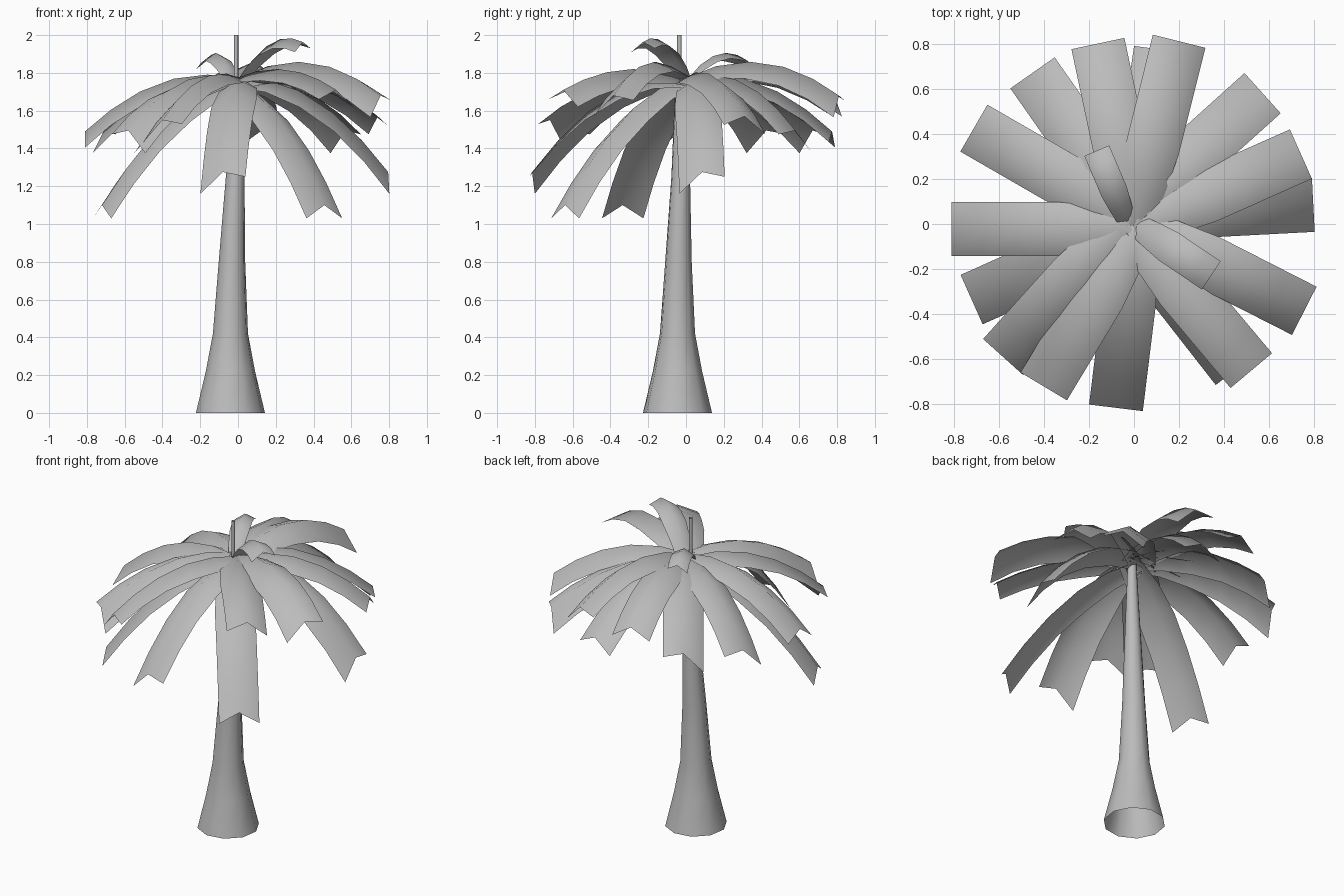
import bpy, bmesh, math
from mathutils import Vector, Matrix

if "Cube" in bpy.data.objects:
    bpy.data.objects.remove(bpy.data.objects["Cube"])

grey = bpy.data.materials.new("plain grey")
grey.use_nodes = True
COLOUR = (0.5, 0.5, 0.5, 1)
grey.diffuse_color = COLOUR
grey.node_tree.nodes["Principled BSDF"].inputs["Base Color"].default_value = COLOUR


def make_object(name, bm):
    for face in bm.faces:
        face.smooth = True
    mesh = bpy.data.meshes.new(name)
    bm.to_mesh(mesh)
    bm.free()
    mesh.materials.append(grey)
    obj = bpy.data.objects.new(name, mesh)
    bpy.context.collection.objects.link(obj)
    return obj


def bridge(bm, rows, closed):
    for low, high in zip(rows, rows[1:]):
        count = len(low)
        for i in range(count if closed else count - 1):
            j = (i + 1) % count
            bm.faces.new((low[i], low[j], high[j], high[i]))


def tube(name, stations, sides):
    """Open tube through (x, y, z, radius) stations."""
    bm = bmesh.new()
    rows = []
    for x, y, z, radius in stations:
        ring = []
        for i in range(sides):
            a = math.tau * (i + 0.25) / sides
            ring.append(bm.verts.new((x + radius * math.cos(a), y + radius * math.sin(a), z)))
        rows.append(ring)
    bridge(bm, rows, True)
    return make_object(name, bm)


HUB = 1.77
RIDGE = 0.07


def frond(name, tip_x, tip_y, azimuth, length, tip, tilt, rise, width):
    """Arched leaf with a raised midrib, laid inward from its tip; tilt lifts its left edge."""
    bm = bmesh.new()
    turn = Matrix.Rotation(math.radians(azimuth), 3, "Z")
    end = Vector((tip_x, tip_y, 0))
    ridge = RIDGE * width / 0.24
    drop = HUB - tip - ridge
    rows = []
    for u in (0, 0.2, 0.42, 0.64, 0.83, 1):
        spread = min(1, 0.65 + u)
        z = HUB + rise * u - (rise + drop) * u * u
        row = []
        for side in (-1, 0, 1):
            edge_z = z - abs(side) * ridge * spread + side * tilt * u
            point = Vector((length * (u - 1), side * width / 2 * spread, edge_z))
            row.append(bm.verts.new(end + turn @ point))
        rows.append(row)
    bridge(bm, rows, False)
    bmesh.ops.recalc_face_normals(bm, faces=bm.faces)
    if sum(f.normal.z for f in bm.faces) < 0:
        bmesh.ops.reverse_faces(bm, faces=bm.faces)
    return make_object(name, bm)


# Flared, slightly leaning trunk and the thin spike above it
tube("trunk", [(-0.04, -0.045, 0, 0.185), (-0.04, -0.045, 0.22, 0.132),
               (-0.04, -0.045, 0.42, 0.094), (-0.032, -0.04, 0.8, 0.071),
               (-0.015, -0.028, 1.25, 0.05), (-0.01, -0.03, 1.77, 0.026)], 10)
tube("spike", [(-0.01, -0.035, 1.7, 0.012), (-0.01, -0.035, 2, 0.012)], 8)

# Fronds by kind: length, tip height, tilt, rise, width, then tip x, y and direction of each
KINDS = {
    "steep_frond": (0.8, 1.03, 0, -0.15, 0.24, [(-0.72, -0.335, 204), (0.457, -0.64, 308)]),
    "hanging_frond": (0.82, 1.205, 0.045, 0.1, 0.24, [(-0.08, -0.815, 263), (0.795, 0.085, 3)]),
    "low_frond": (0.82, 1.425, -0.05, 0.18, 0.24,
                  [(0.57, 0.58, 42), (-0.71, 0.425, 150), (-0.45, 0.67, 125), (-0.58, -0.59, 228)]),
    "level_frond": (0.81, 1.42, -0.015, 0.2, 0.24, [(-0.81, -0.022, 180), (0.119, 0.773, 82)]),
    "front_frond": (0.82, 1.48, 0.05, 0.22, 0.24, [(-0.4, -0.72, 239)]),
    "side_frond": (0.8, 1.5, -0.025, 0.25, 0.24, [(0.74, 0.31, 24)]),
    "back_frond": (0.82, 1.57, 0, 0.32, 0.24, [(-0.16, 0.8, 102)]),
    "high_frond": (0.84, 1.61, 0.045, 0.43, 0.24, [(0.755, -0.385, 333), (0.2, 0.81, 76)]),
    "upper_frond": (0.83, 1.64, -0.02, 0.25, 0.24, [(0.52, -0.65, 310)]),
    "long_sprout": (0.4, 1.92, 0.01, 0.56, 0.15, [(0.343, -0.228, 326)]),
    "short_sprout": (0.34, 1.83, -0.01, 0.42, 0.12, [(-0.165, 0.325, 113)]),
}
for kind, (length, tip, tilt, rise, width, places) in KINDS.items():
    for number, (x, y, azimuth) in enumerate(places, 1):
        frond(f"{kind}_{number}", x, y, azimuth, length, tip, tilt, rise, width)
